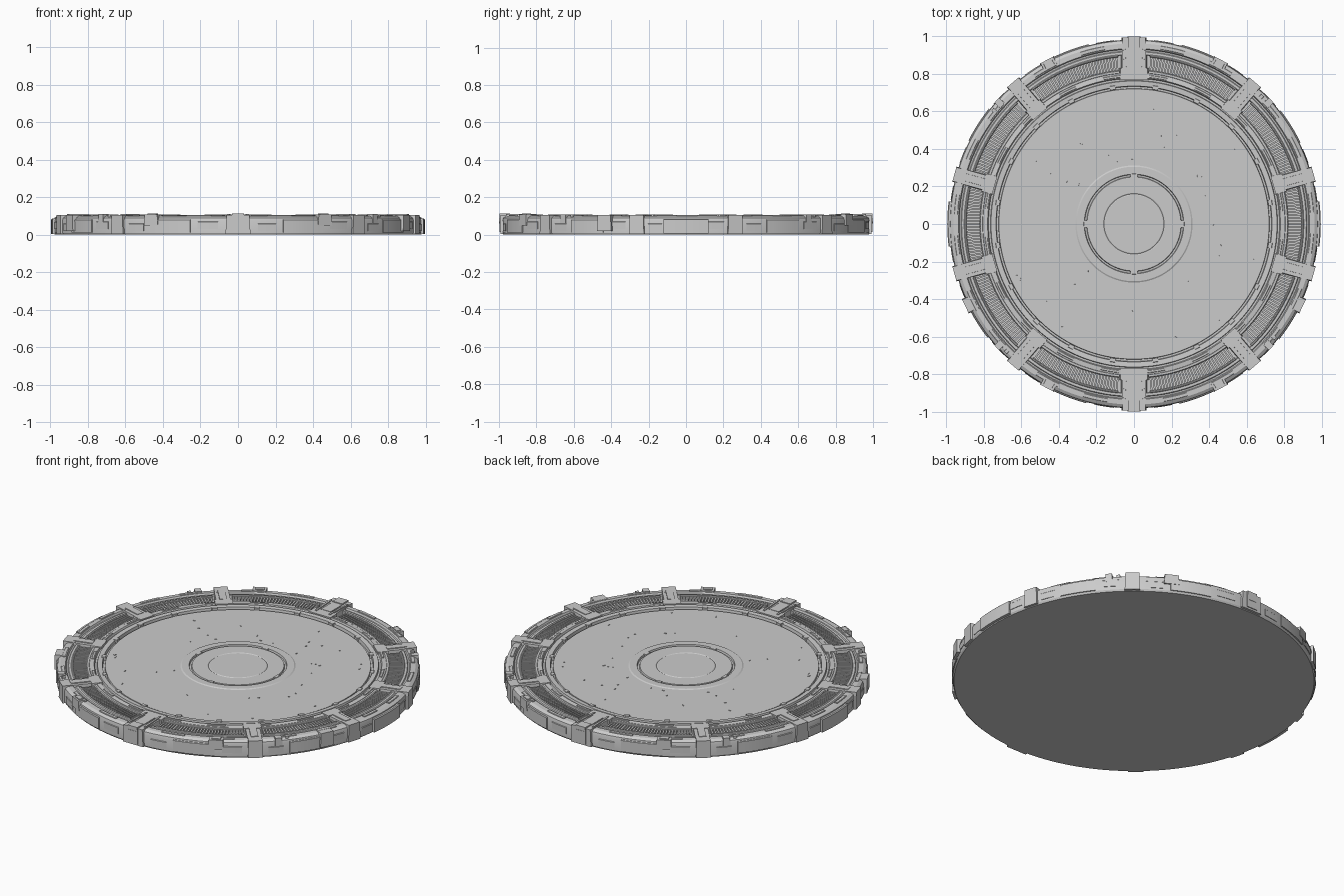
import bpy, bmesh, math, random
from mathutils import Matrix, Vector

random.seed(4)
if "Cube" in bpy.data.objects:
    bpy.data.objects.remove(bpy.data.objects["Cube"], do_unlink=True)

GREY = (0.6, 0.6, 0.6, 1)
grey = bpy.data.materials.new("pale_grey_metal")
grey.use_nodes = True
grey.diffuse_color = GREY
grey.node_tree.nodes["Principled BSDF"].inputs["Base Color"].default_value = GREY


def finish(bm, name):
    """Turn a bmesh into a named, smooth-by-angle grey object."""
    bmesh.ops.recalc_face_normals(bm, faces=bm.faces)
    mesh = bpy.data.meshes.new(name)
    bm.to_mesh(mesh)
    bm.free()
    mesh.materials.append(grey)
    obj = bpy.data.objects.new(name, mesh)
    bpy.context.collection.objects.link(obj)
    bpy.ops.object.select_all(action="DESELECT")
    obj.select_set(True)
    bpy.context.view_layer.objects.active = obj
    bpy.ops.object.shade_smooth_by_angle(angle=math.radians(25))


def lathe(name, profile, steps=144):
    bm = bmesh.new()
    verts = [bm.verts.new((r, 0, z)) for r, z in profile]
    edges = [bm.edges.new(pair) for pair in zip(verts, verts[1:])]
    bmesh.ops.spin(bm, geom=verts + edges, cent=(0, 0, 0), axis=(0, 0, 1),
                   angle=math.tau, steps=steps)
    bmesh.ops.remove_doubles(bm, verts=bm.verts, dist=0.0002)
    finish(bm, name)


def arc(bm, r0, r1, z0, z1, a0, a1, chamfer=0.0):
    """Curved block between two radii, heights and angles in degrees."""
    steps = max(1, round((a1 - a0) / 2.5))
    section = [(r0, z0), (r1, z0), (r1, z1 - chamfer), (r1 - chamfer, z1),
               (r0 + chamfer, z1), (r0, z1 - chamfer)]
    if not chamfer:
        section = [(r0, z0), (r1, z0), (r1, z1), (r0, z1)]
    rows = []
    for i in range(steps + 1):
        a = math.radians(a0 + (a1 - a0) * i / steps)
        rows.append([bm.verts.new((r * math.cos(a), r * math.sin(a), z))
                     for r, z in section])
    n = len(section)
    for p, q in zip(rows, rows[1:]):
        for j in range(n):
            bm.faces.new((p[j], p[(j + 1) % n], q[(j + 1) % n], q[j]))
    bm.faces.new(rows[0])
    bm.faces.new(rows[-1])


def block(bm, angle, r0, r1, width, z0, z1, taper=0.9, twist=0):
    """Straight-sided block lying along a radius, narrower at its top."""
    place = (Matrix.Rotation(math.radians(angle), 4, "Z")
             @ Matrix.Translation(((r0 + r1) / 2, 0, (z0 + z1) / 2))
             @ Matrix.Rotation(math.radians(twist), 4, "Z")
             @ Matrix.Diagonal((r1 - r0, width, z1 - z0, 1)))
    verts = bmesh.ops.create_cube(bm, size=1)["verts"]
    for v in verts:
        if v.co.z > 0:
            v.co.y *= taper
    bmesh.ops.transform(bm, matrix=place, verts=verts)


# Main disc: floor with inlaid rings, inner lip, vent channel, outer rim
lathe("platform_disc", [
    (0, 0.097), (0.155, 0.097), (0.16, 0.094), (0.165, 0.097),
    (0.25, 0.097), (0.253, 0.088), (0.262, 0.088), (0.265, 0.099),
    (0.305, 0.099), (0.312, 0.095), (0.72, 0.095), (0.722, 0.085),
    (0.732, 0.085), (0.735, 0.103), (0.762, 0.105), (0.765, 0.094),
    (0.775, 0.094), (0.78, 0.104), (0.805, 0.101), (0.812, 0.072),
    (0.9, 0.072), (0.903, 0.096), (0.918, 0.096), (0.922, 0.091),
    (0.93, 0.091), (0.935, 0.101), (0.962, 0.1), (0.978, 0.09),
    (0.982, 0.075), (0.982, 0.01), (0.976, 0), (0, 0)])

# Vents: angular spans of the ten grilles, mirrored front to back and side to side
spans = [(-12.5, 12.5), (167.5, 192.5)]
for a, b in [(18.5, 46), (53, 84.5)]:
    spans += [(a, b), (180 - b, 180 - a), (180 + a, 180 + b), (360 - b, 360 - a)]
slats, frames = bmesh.new(), bmesh.new()
for a, b in spans:
    count = round((b - a) / 1.1)
    pitch = (b - a) / count
    for i in range(count):
        s = a + (i + 0.25) * pitch
        arc(slats, 0.822, 0.892, 0.07, 0.093, s, s + pitch * 0.55)
    arc(frames, 0.803, 0.822, 0.07, 0.1, a, b, 0.004)
    arc(frames, 0.892, 0.905, 0.07, 0.1, a, b, 0.004)
finish(slats, "vent_slats")
finish(frames, "vent_frames")

# Dividers between the vents, with a raised cap and an outer clamp
dividers = bmesh.new()
dividing_angles = [90, 270]
for a in (15.5, 49.5):
    dividing_angles += [a, 180 - a, 180 + a, 360 - a]
for a in dividing_angles:
    main = a in (90, 270)
    width = 0.14 if main else 0.088
    block(dividers, a, 0.795, 0.935, width, 0.06, 0.104)
    block(dividers, a, 0.77, 0.83, width + 0.02, 0.06, 0.107)
    block(dividers, a, 0.83, 0.94, width * 0.5, 0.09, 0.109)
    block(dividers, a, 0.925, 0.993, width * 0.95, 0.004, 0.106, 0.92)
    if main:
        block(dividers, a, 0.94, 0.998, 0.07, 0.015, 0.114)
        for side in (-1, 1):
            block(dividers, a + side * 3.2, 0.8, 0.96, 0.012, 0.09, 0.111)
finish(dividers, "vent_dividers")

# Outer wall: plates round the edge and slim rim strips above them
wall = bmesh.new()
for a, b in spans:
    mid, half = (a + b) / 2, (b - a) / 2
    arc(wall, 0.97, 0.988, 0.012, 0.082, mid - half * 0.45, mid + half * 0.4, 0.004)
    arc(wall, 0.97, 0.985, 0.03, 0.07, mid + half * 0.55, mid + half * 0.95, 0.003)
    arc(wall, 0.97, 0.985, 0.02, 0.06, mid - half * 0.95, mid - half * 0.6, 0.003)
    arc(wall, 0.94, 0.96, 0.095, 0.105, mid - half * 0.75, mid - half * 0.25, 0.002)
    arc(wall, 0.94, 0.96, 0.095, 0.105, mid + half * 0.3, mid + half * 0.8, 0.002)
for a in (0, 180):
    arc(wall, 0.97, 0.995, 0.005, 0.085, a - 7, a + 7, 0.005)
finish(wall, "rim_plates")

# Clamps, side boxes and small studs fixed to the rim
clamps = bmesh.new()
for a in (62, 118, 242, 298):
    block(clamps, a, 0.945, 0.99, 0.085, 0.05, 0.107)
    block(clamps, a, 0.953, 0.98, 0.055, 0.1, 0.112)
for a in (206, 334):
    block(clamps, a, 0.935, 1.0, 0.085, 0.02, 0.104)
for a in (42, 138, 222, 318):
    block(clamps, a, 0.945, 0.985, 0.04, 0.06, 0.109)
    block(clamps, a + 3, 0.95, 0.97, 0.02, 0.09, 0.108)
for a in (90, 270):
    block(clamps, a, 0.99, 1.0, 0.05, 0.06, 0.09, 1)
finish(clamps, "rim_clamps")

# Notched teeth along the inner lip
teeth = bmesh.new()
for i in range(20):
    a = i * 18 + 9
    arc(teeth, 0.722, 0.745, 0.085, 0.107, a - 1.2, a + 1.2, 0.002)
    arc(teeth, 0.783, 0.797, 0.095, 0.107, a - 4, a + 3, 0.002)
for a in range(0, 360, 90):
    arc(teeth, 0.248, 0.268, 0.085, 0.101, a - 4, a + 4, 0.001)
finish(teeth, "inner_lip_teeth")

# Scattered small chips on the floor
chips = bmesh.new()
for i in range(36):
    r = random.uniform(0.33, 0.7)
    block(chips, random.uniform(0, 360), r, r + random.uniform(0.006, 0.014),
          0.006, 0.093, 0.098, 0.7, random.uniform(0, 90))
finish(chips, "floor_chips")
